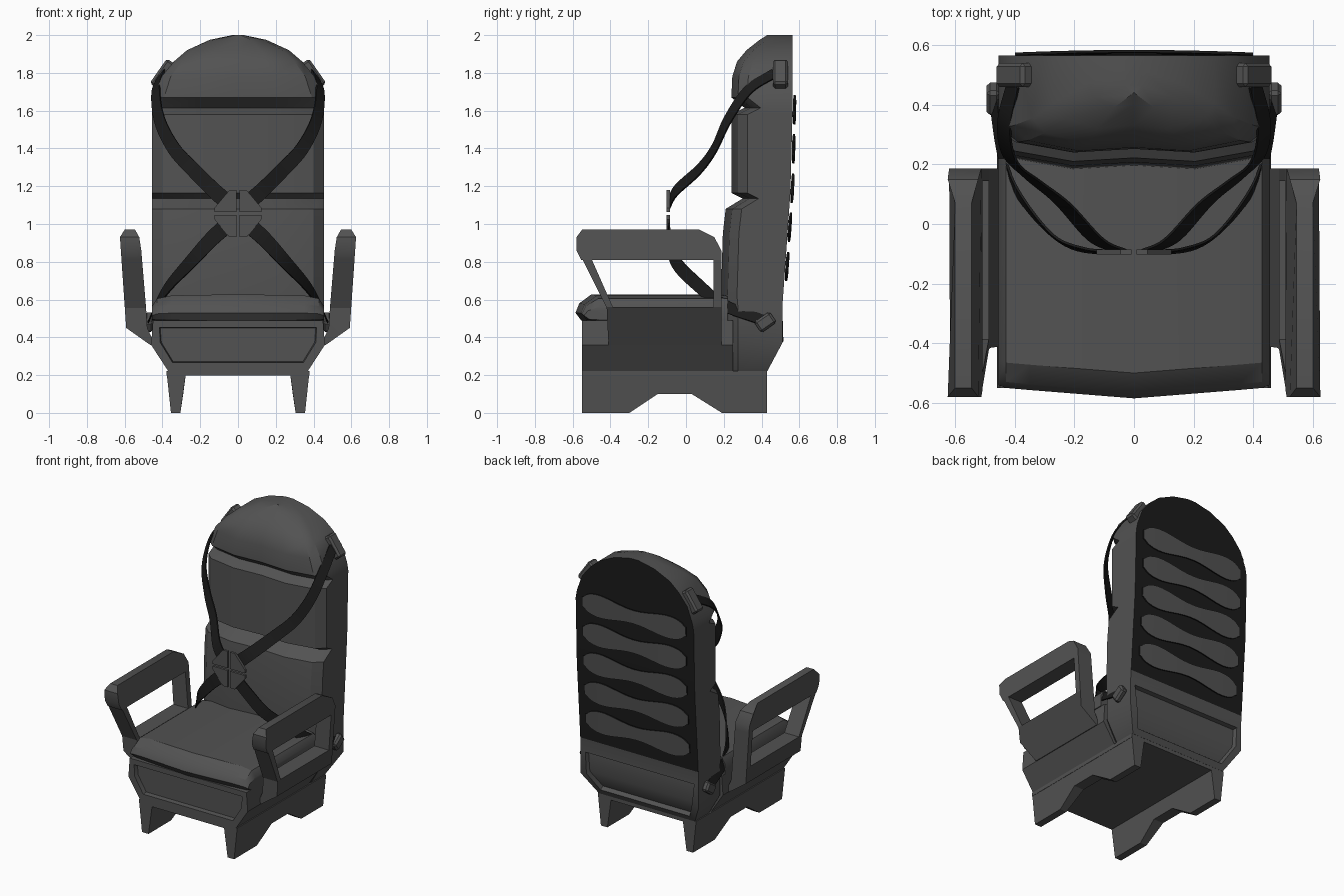
import bpy, bmesh, math
from mathutils import Vector, Matrix

if "Cube" in bpy.data.objects:
    bpy.data.objects.remove(bpy.data.objects["Cube"])


def material(name, v):
    m = bpy.data.materials.new(name)
    m.diffuse_color = (v, v, v, 1)
    m.use_nodes = True
    m.node_tree.nodes["Principled BSDF"].inputs["Base Color"].default_value = m.diffuse_color
    return m


GREY = material("dark grey", 0.085)
BLACK = material("black", 0.011)


def lerp(table, t):
    """Piecewise linear lookup in [(key, value), ...]."""
    if t <= table[0][0]:
        return table[0][1]
    for (a, va), (b, vb) in zip(table, table[1:]):
        if t <= b:
            return va + (vb - va) * (t - a) / (b - a)
    return table[-1][1]


def finish(name, bm, mat, rule=None, other=None):
    bmesh.ops.recalc_face_normals(bm, faces=bm.faces[:])
    if rule:
        for f in bm.faces:
            f.material_index = int(rule(f))
    me = bpy.data.meshes.new(name)
    bm.to_mesh(me)
    bm.free()
    me.materials.append(mat)
    if other:
        me.materials.append(other)
    ob = bpy.data.objects.new(name, me)
    bpy.context.collection.objects.link(ob)
    return ob


def loft(rings, bm=None):
    """Skin equal-length rings of points and cap both ends."""
    bm = bm or bmesh.new()
    vs = [[bm.verts.new(p) for p in r] for r in rings]
    n = len(vs[0])
    for a, b in zip(vs, vs[1:]):
        for i in range(n):
            j = (i + 1) % n
            bm.faces.new((a[i], a[j], b[j], b[i]))
    bm.faces.new(vs[0])
    bm.faces.new(vs[-1])
    return bm


def recess(bm, test, thick, depth):
    bmesh.ops.recalc_face_normals(bm, faces=bm.faces[:])
    fs = [f for f in bm.faces if test(f)]
    bmesh.ops.inset_region(bm, faces=fs, thickness=thick, depth=0)
    bmesh.ops.inset_region(bm, faces=fs, thickness=0.006, depth=-depth)


def block(name, size, loc, rot, mat=GREY, bevel=0.012):
    bm = bmesh.new()
    bmesh.ops.create_cube(bm, size=1, matrix=Matrix.Diagonal((*size, 1)))
    bmesh.ops.bevel(bm, geom=bm.edges[:], offset=bevel, segments=1, affect='EDGES')
    ob = finish(name, bm, mat)
    ob.location, ob.rotation_euler = loc, rot
    return ob


SIDES = ((1, "right"), (-1, "left"))

# Base: notched side plates and the floor plate
leg = [(-.55, .215), (-.55, 0), (-.30, 0), (-.15, .10), (.03, .10), (.19, 0), (.43, 0), (.43, .215)]
for s, side in SIDES:
    bm = loft([[(s * lerp(t, z), y, z) for y, z in leg]
               for t in ([(0, .305), (.2, .275)], [(0, .355), (.215, .378)])])
    finish("base_leg_" + side, bm, GREY)
bm = loft([[(x, y, z) for x, y in ((-.378, -.55), (.378, -.55), (.378, .43), (-.378, .43))]
           for z in (.197, .222)])
finish("base_plate", bm, GREY)

# Seat body with recessed front panel
hexa = [(-.37, .222), (.37, .222), (.46, .36), (.45, .49), (-.45, .49), (-.46, .36)]
bm = loft([[(x, y, z) for x, z in hexa] for y in (-.55, .25)])
recess(bm, lambda f: f.normal.y < -.9, .05, .03)
finish("seat_body", bm, GREY)

# Seat cushion
prof = [(-.555, .49), (-.585, .53), (-.565, .58), (-.50, .628), (.22, .628), (.22, .48), (-.41, .48)]
bm = loft([[(x, y + dy if y < -.45 else y, .5 + (z - .5) * sc) for y, z in prof]
           for x, sc, dy in ((-.455, .5, .045), (-.43, .82, .035), (-.35, .95, .028), (0, 1, 0),
                             (.35, .95, .028), (.43, .82, .035), (.455, .5, .045))])
finish("seat_cushion", bm, GREY)

# Backrest: stacked rows of (height, half width, front y), with a padded cross-section
BACK = [(.22, .43), (.37, .51), (.56, .51), (1.2, .555), (1.63, .565)]
PAD = [(-1, .085), (-.88, .035), (-.45, 0), (0, .012), (.45, 0), (.88, .035), (1, .085)]
rows = [(.222, .37, .19), (.37, .455, .19), (.56, .455, .19), (.62, .455, .185), (.95, .455, .195),
        (1.08, .455, .21), (1.135, .455, .30), (1.165, .455, .24), (1.58, .455, .24),
        (1.615, .455, .31), (1.67, .445, .24), (1.78, .405, .245), (1.86, .34, .27),
        (1.92, .27, .32), (1.975, .15, .39), (2.0, .03, .43)]
bm = loft([[(u * w, yf + d, z) for u, d in PAD] + [(w, lerp(BACK, z), z), (-w, lerp(BACK, z), z)]
           for z, w, yf in rows])
recess(bm, lambda f: f.normal.y > .7 and f.calc_center_median().z < .55, .05, .03)
finish("backrest", bm, GREY, lambda f: f.normal.y > .7 and f.calc_center_median().z > .6, BLACK)

# Wavy back slats
for k in range(5):
    zc = 1.605 - .2075 * k
    rings = []
    for i in range(25):
        u = -math.cos(math.pi * i / 24)
        h = .082 * max(.15, (1 - abs(u) ** 7)) ** .5
        h *= .78 - .22 * math.cos(math.pi * min(1, abs(u) / .75))
        x = .4 * u
        off = .019 - .009 * u * u
        rings.append([(x, lerp(BACK, zc + dz) + off - t, zc + dz)
                      for dz, t in ((-h, 0), (h, 0), (h, .009), (-h, .009))])
    finish("back_slat_%d" % (k + 1), loft(rings), GREY, lambda f: f.normal.y < .6, BLACK)

# Armrests: lower panel, strut, post and top bar
INNER = [(.36, .44), (.45, .48), (.56, .487), (.92, .517), (.97, .545)]
OUTER = [(.36, .465), (.45, .592), (.93, .625), (.97, .60)]
arm = [
    [(-.58, .86), (-.58, .93), (-.55, .97), (.07, .97), (.15, .93), (.187, .86), (.187, .81), (-.555, .81)],
    [(-.55, .815), (-.50, .815), (-.385, .555), (-.42, .555)],
    [(.145, .555), (.145, .815), (.187, .815), (.187, .555)],
    [(-.42, .56), (.187, .56), (.187, .45), (.187, .36), (-.41, .36), (-.415, .45)],
]
for s, side in SIDES:
    bm = bmesh.new()
    for poly in arm:
        loft([[(s * lerp(t, z), y, z) for y, z in poly] for t in (INNER, OUTER)], bm)
    finish("armrest_" + side, bm, GREY)


# Harness straps
def spline(p, steps=6):
    p = [Vector(v) for v in p]
    q = [2 * p[0] - p[1]] + p + [2 * p[-1] - p[-2]]
    out = []
    for i in range(1, len(q) - 2):
        a, b, c, d = q[i - 1:i + 3]
        for k in range(steps):
            t = k / steps
            out.append(.5 * (2 * b + (c - a) * t + (2 * a - 5 * b + 4 * c - d) * t * t
                             + (3 * b - a - 3 * c + d) * t ** 3))
    return out + [p[-1]]


def strap(name, pts, end_normal, s):
    path = spline(pts)
    rings, last = [], len(path) - 1
    for i, p in enumerate(path):
        tan = (path[min(i + 1, last)] - path[max(i - 1, 0)]).normalized()
        n = Vector((0, -1, 0)).lerp(Vector(end_normal), i / last)
        n = (n - tan * n.dot(tan)).normalized()
        side = tan.cross(n) * (.043 - .014 * i / last)
        n = n * .004
        rings.append([(s * v.x, v.y, v.z) for v in
                      (p + side + n, p - side + n, p - side - n, p + side - n)])
    finish(name, loft(rings), BLACK)


upper = [(.05, -.09, 1.11), (.13, -.05, 1.18), (.24, .07, 1.29), (.34, .15, 1.40),
         (.415, .22, 1.55), (.435, .33, 1.71), (.405, .47, 1.80)]
lower = [(.05, -.09, 1.00), (.14, -.09, .92), (.25, -.055, .80), (.36, .06, .68),
         (.435, .2, .57), (.47, .41, .49)]
# Buckle quarter outline
quarter = [(.008, .008), (.125, .008), (.125, .03), (.045, .125), (.008, .125)]
for s, side in SIDES:
    strap("shoulder_strap_" + side, upper, (.8, -.3, .5), s)
    strap("lap_strap_" + side, lower, (.8, -.3, .5), s)
    block("shoulder_anchor_" + side, (.16, .08, .09), (s * .385, .5, 1.785), (0, s * math.radians(55), 0))
    block("lap_anchor_" + side, (.045, .10, .07), (s * .472, .42, .48), (math.radians(35), 0, 0))
    for v, level in ((1, "top"), (-1, "bottom")):
        bm = loft([[(s * x, y, 1.055 + v * z) for x, z in quarter] for y in (-.102, -.085)])
        finish("buckle_%s_%s" % (level, side), bm, GREY)

# Smooth shading with sharp edges kept
for ob in bpy.context.scene.objects:
    ob.select_set(True)
    bpy.context.view_layer.objects.active = ob
bpy.ops.object.shade_smooth_by_angle(angle=math.radians(32))
